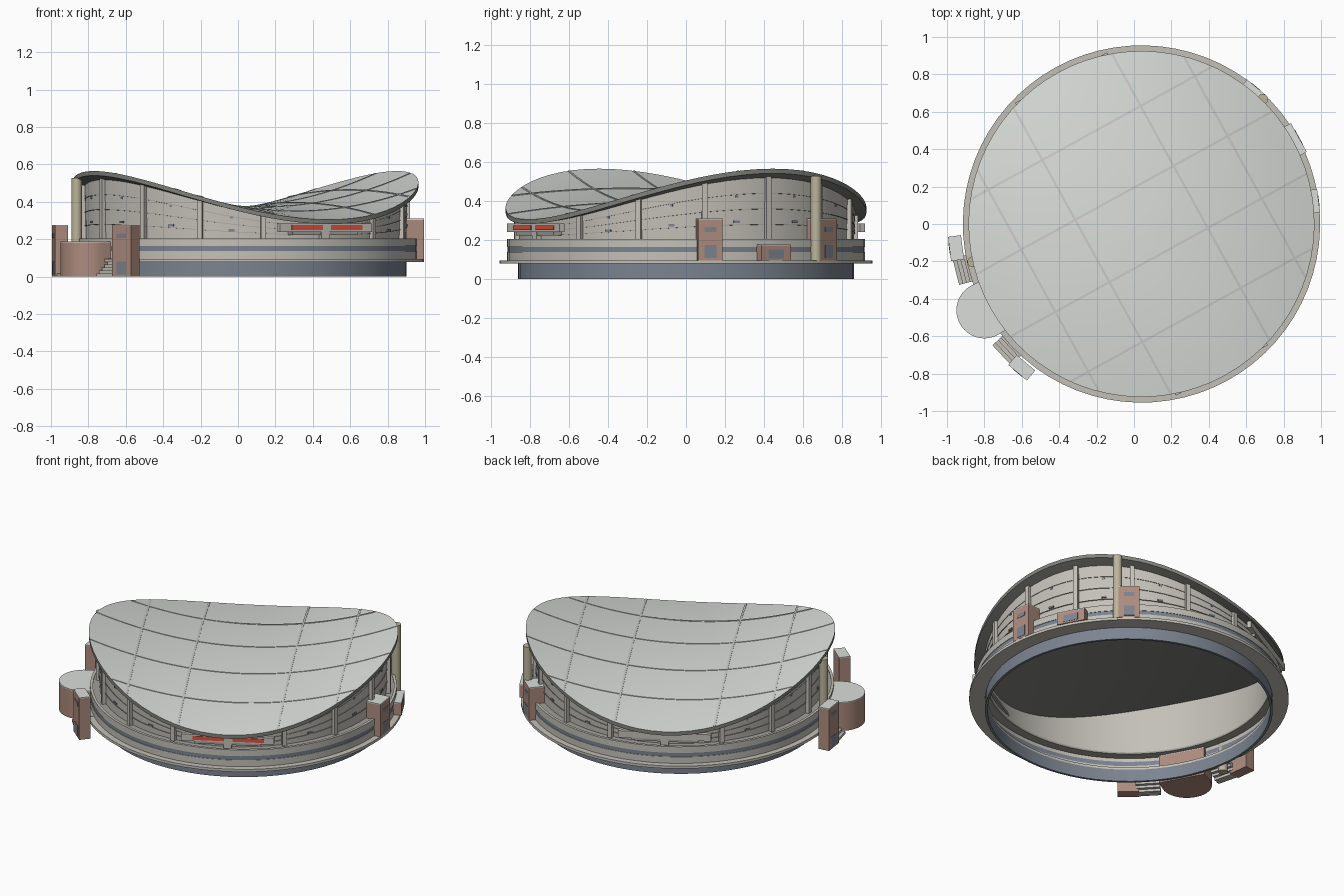
import bpy, bmesh
from math import sin, cos, pi, radians
from mathutils import Matrix, Vector

if "Cube" in bpy.data.objects:
    bpy.data.objects.remove(bpy.data.objects["Cube"])

CX = 0.04                 # centre of the round building
AXIS = radians(28.8)      # compass direction of the saddle's high ends
SEG = 72


def mat(name, r, g, b):
    m = bpy.data.materials.new(name)
    m.diffuse_color = (r, g, b, 1)
    m.use_nodes = True
    m.node_tree.nodes["Principled BSDF"].inputs["Base Color"].default_value = m.diffuse_color
    return m


CONCRETE = mat("concrete", .55, .53, .48)
SEAM = mat("seam", .36, .35, .32)
DARK = mat("dark_blue", .20, .23, .28)
BRICK = mat("brick", .42, .26, .21)
ROOF = mat("roof_grey", .70, .73, .70)
ROOFLINE = mat("roof_line", .55, .57, .55)
FASCIA = mat("fascia", .22, .22, .20)
OLIVE = mat("olive", .50, .46, .33)
RED = mat("red", .75, .08, .05)


def roof_z(u, v):
    """Saddle height: u runs along the high axis, v along the low one."""
    return 0.375 + 0.222 * u * u - 0.082 * v * v


def under(r, a):
    return roof_z(r * cos(a), r * sin(a)) - 0.022


def finish(name, bm, material, smooth=False):
    """Local frame has x along the high axis; turn and shift it into place."""
    bmesh.ops.remove_doubles(bm, verts=bm.verts, dist=1e-5)
    bmesh.ops.recalc_face_normals(bm, faces=bm.faces)
    bm.transform(Matrix.Translation((CX, 0, 0)) @ Matrix.Rotation(AXIS, 4, 'Z'))
    me = bpy.data.meshes.new(name)
    bm.to_mesh(me)
    bm.free()
    ob = bpy.data.objects.new(name, me)
    bpy.context.collection.objects.link(ob)
    me.materials.append(material)
    if smooth:
        bpy.context.view_layer.objects.active = ob
        ob.select_set(True)
        bpy.ops.object.shade_smooth_by_angle(angle=radians(35))
        ob.select_set(False)
    return ob


def ring(name, profile, material, closed=True):
    """Sweep (r, z) points round the centre; z may be a function of (r, angle)."""
    bm = bmesh.new()
    loops = []
    for r, z in profile:
        angs = [2 * pi * i / SEG for i in range(SEG)]
        loops.append([bm.verts.new((r * cos(a), r * sin(a), z(r, a) if callable(z) else z))
                      for a in angs])
    pairs = list(zip(loops, loops[1:])) + ([(loops[-1], loops[0])] if closed else [])
    for p, q in pairs:
        for i in range(SEG):
            j = (i + 1) % SEG
            bm.faces.new((p[i], p[j], q[j], q[i]))
    return finish(name, bm, material, True)


def tube(name, r0, r1, z0, z1, material):
    return ring(name, [(r0, z0), (r1, z0), (r1, z1), (r0, z1)], material)


def box(name, deg, r0, r1, width, z0, z1, material, t=0):
    """Box facing outwards at an angle from the high axis, t = sideways offset."""
    bm = bmesh.new()
    bmesh.ops.create_cube(bm, size=1)
    bm.transform(Matrix.Rotation(radians(deg), 4, 'Z')
                 @ Matrix.Translation(((r0 + r1) / 2, t, (z0 + z1) / 2))
                 @ Matrix.Diagonal((r1 - r0, width, z1 - z0, 1)))
    return finish(name, bm, material)


# Base, ledge and lower wall with its dark window band
tube("base_ring", .845, .86, 0, .08, DARK)
tube("ledge", .845, .955, .078, .095, CONCRETE)
tube("lower_wall", .90, .917, .094, .138, CONCRETE)
tube("window_band", .90, .914, .136, .166, DARK)
tube("parapet_wall", .90, .917, .164, .205, CONCRETE)
tube("terrace", .845, .905, .188, .2, SEAM)

# Upper wall rising to the roof, with thin panel seams
ring("upper_wall", [(.845, .19), (.86, .19), (.866, under), (.85, under)], CONCRETE)
for k, f in enumerate((.25, .5, .75)):
    def seam(d):
        return lambda r, a: .2 + (under(r, a) - .2) * f + d
    ring(f"wall_seam_{k}", [(.855, seam(-.0015)), (.867, seam(-.0015)),
                            (.867, seam(.0015)), (.855, seam(.0015))], SEAM)


# Saddle roof skin, dark rim and underside
def top(r, a):
    return roof_z(r * cos(a), r * sin(a))


radii = [.925 * i / 10 for i in range(11)]
ring("roof", [(r, top) for r in radii], ROOF, False)
ring("roof_rim", [(.925, top), (.925, lambda r, a: top(r, a) - .024)]
     + [(r, lambda r, a: top(r, a) - .024) for r in radii[-2::-1]], FASCIA, False)


# Roof ribs draped over the saddle in both directions
def rib(name, off, along_u):
    bm = bmesh.new()
    half = (.92 ** 2 - off ** 2) ** .5
    prev = None
    for i in range(33):
        s = -half + 2 * half * i / 32
        cur = []
        for d, h in ((-.006, -.004), (-.006, .003), (.006, .003), (.006, -.004)):
            u, v = (s, off + d) if along_u else (off + d, s)
            cur.append(bm.verts.new((u, v, roof_z(u, v) + h)))
        if prev:
            for a in range(3):
                bm.faces.new((prev[a], prev[a + 1], cur[a + 1], cur[a]))
        prev = cur
    finish(name, bm, ROOFLINE)


for side in (-1, 1):
    for n, off in enumerate((.19, .555)):
        rib(f"long_roof_rib_{n}_{side}", off * side, True)
    for n, off in enumerate((.30, .63)):
        rib(f"cross_roof_rib_{n}_{side}", off * side, False)

# Sixteen pillars, and small windows in the taller bays
for i in range(16):
    deg = i * 22.5
    box(f"pillar_{i}", deg, .855, .884, .028, .195, under(.88, radians(deg)) + .004, CONCRETE)
    mid = deg + 11.25
    h = under(.86, radians(mid)) - .2
    if h > .12:
        for k, (f, w) in enumerate(((.3, .032), (.72, .014))):
            z = .2 + h * f
            box(f"wall_window_{i}_{k}", mid, .85, .868, w, z - .006, z + .006, DARK)

# Sign boxes at the two low sides; only the front one has red panels
for name, deg in (("front", 270), ("back", 90)):
    box(name + "_sign", deg, .865, .893, .56, .24, .284, CONCRETE)
    box(name + "_sign_bracket", deg, .86, .888, .05, .2, .245, CONCRETE)
    box(name + "_sign_sill", deg, .83, .885, .40, .222, .24, SEAM)
for t in (-.115, .125):
    box("red_sign_panel", 270, .88, .897, .19, .25, .275, RED, t)


# Brick stair towers with light caps, a door and a window
def tower(name, deg, r0, r1, width, z0, z1):
    box(name, deg, r0, r1, width, z0, z1 - .006, BRICK)
    box(name + "_cap", deg, r0, r1, width, z1 - .006, z1, ROOF)
    box(name + "_door", deg, r1 - .01, r1 + .002, width * .5, z0 + .012, z0 + .08, DARK)
    box(name + "_window", deg, r1 - .01, r1 + .002, width * .5, z1 - .07, z1 - .045, DARK)


for side in (-1, 1):
    tower(f"ledge_tower_{side}", 21.3 * side, .86, .955, .125, .094, .31)
    tower(f"entry_tower_{side}", 180 + 21.4 * side, .965, 1.035, .13, 0, .277)
    # Outside steps climbing to the ledge beside the drum
    for s in range(6):
        r = 1.025 - .02 * s
        box(f"stair_{side}_step_{s}", 180 + 14.4 * side, r - .024, r, .145,
            max(0, .016 * s - .012), .016 * (s + 1), CONCRETE)
    box(f"stair_{side}_landing", 180 + 14.4 * side, .88, .94, .145, .08, .097, CONCRETE)

# Low annex between the ledge towers
box("annex", 0, .88, .96, .175, .094, .172, BRICK)
box("annex_cap", 0, .88, .96, .175, .171, .177, ROOF)
box("annex_door", 0, .95, .962, .09, .105, .15, DARK)


# Round-ended entrance drum
def drum(name, z0, z1, material):
    bm = bmesh.new()
    pts = [(-.87, .145)] + [(-.958 - .15 * sin(pi * i / 24), .15 * cos(pi * i / 24))
                            for i in range(25)] + [(-.87, -.145)]
    face = bm.faces.new([bm.verts.new((x, y, z0)) for x, y in pts])
    ext = bmesh.ops.extrude_face_region(bm, geom=[face], use_keep_orig=True)
    verts = [g for g in ext["geom"] if isinstance(g, bmesh.types.BMVert)]
    bmesh.ops.translate(bm, verts=verts, vec=Vector((0, 0, z1 - z0)))
    finish(name, bm, material, True)


drum("entrance_drum", 0, .183, BRICK)
drum("entrance_drum_cap", .183, .189, ROOF)


# Two tall round vent columns
def column(name, deg, r, z0, z1):
    bm = bmesh.new()
    bmesh.ops.create_cone(bm, cap_ends=True, segments=20, radius1=.028, radius2=.028, depth=z1 - z0)
    a = radians(deg)
    bm.transform(Matrix.Translation((r * cos(a), r * sin(a), (z0 + z1) / 2)))
    finish(name, bm, OLIVE, True)


column("right_vent_column", 17, .93, .09, .528)
column("left_vent_column", 163.8, .925, .0, .528)
